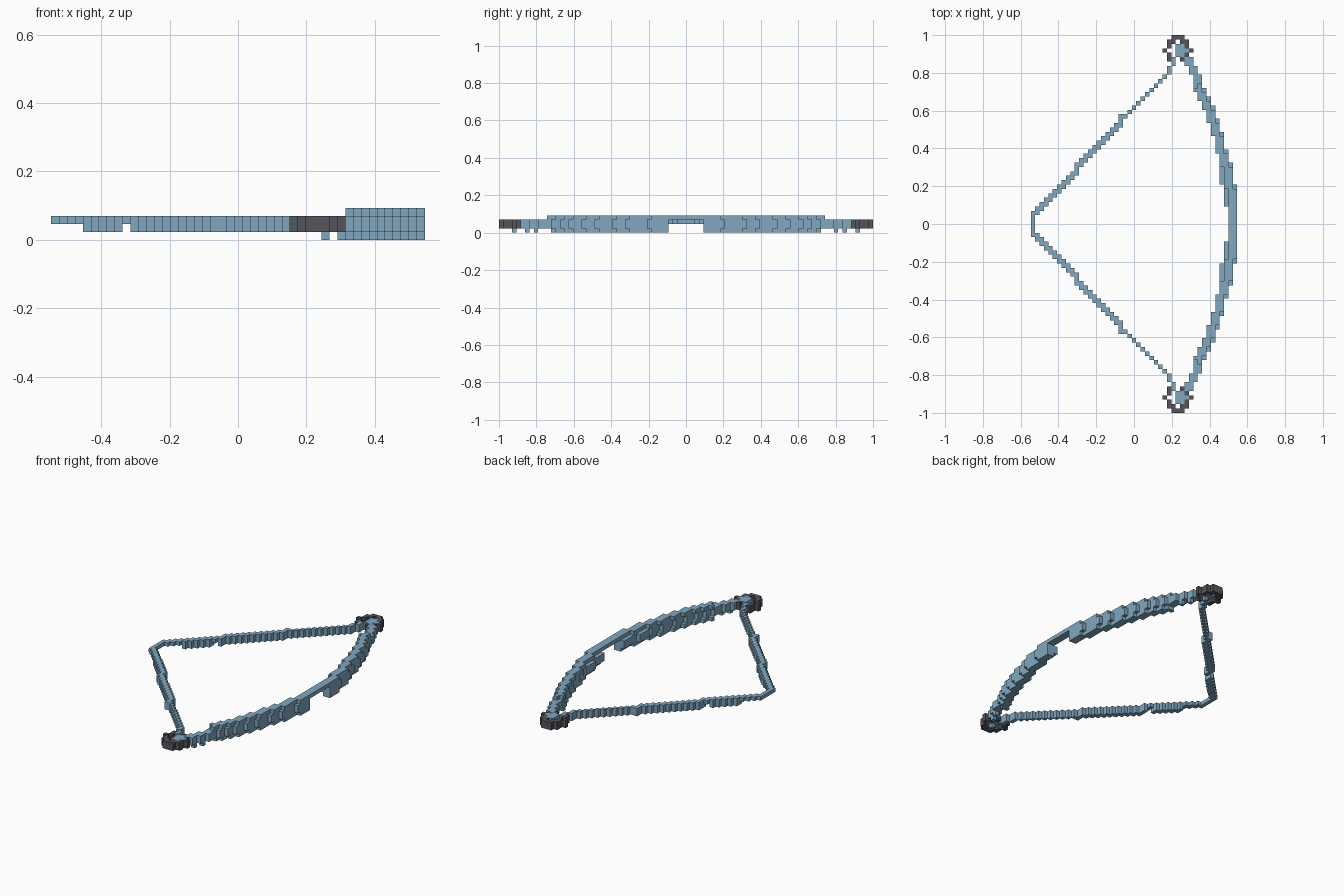
import bpy
import bmesh
from mathutils import Vector

cube = bpy.data.objects.get("Cube")
if cube:
    bpy.data.objects.remove(cube)

U = 2 / 86           # voxel edge
COLS = 47            # voxels across x


def material(name, rgb):
    m = bpy.data.materials.new(name)
    m.use_nodes = True
    m.diffuse_color = (*rgb, 1)
    m.node_tree.nodes["Principled BSDF"].inputs["Base Color"].default_value = (*rgb, 1)
    return m


blue = material("steel_blue", (0.22, 0.39, 0.53))
dark = material("dark_grey", (0.09, 0.09, 0.11))


def mirrored(cells):
    """Reflect voxels across the y = 0 plane."""
    return cells | {(i, -1 - j, k) for i, j, k in cells}


def voxel_object(name, cells, mat):
    """Make a mesh of the exposed faces of a set of voxels."""
    bm = bmesh.new()
    verts = {}

    def vert(p):
        if p not in verts:
            verts[p] = bm.verts.new(((p[0] - COLS / 2) * U, p[1] * U, p[2] * U))
        return verts[p]

    for c in sorted(cells):
        for axis in range(3):
            for side in (0, 1):
                near = list(c)
                near[axis] += 2 * side - 1
                if tuple(near) in cells:
                    continue
                ring = []
                for a, b in ((0, 0), (1, 0), (1, 1), (0, 1)):
                    p = list(c)
                    p[axis] += side
                    p[(axis + 1) % 3] += a
                    p[(axis + 2) % 3] += b
                    ring.append(vert(tuple(p)))
                bm.faces.new(ring if side else ring[::-1])
    mesh = bpy.data.meshes.new(name)
    bm.to_mesh(mesh)
    bm.free()
    mesh.materials.append(mat)
    obj = bpy.data.objects.new(name, mesh)
    bpy.context.collection.objects.link(obj)
    return obj


# Curved limbs: rows reached by each column, counted from the outermost
reach = [9, 14, 17, 21, 24, 27, 29, 31, 34, 36, 38]
limbs = set()
for j in range(4, 38):
    for k in range(4):
        outer_layer = k in (0, 3)
        if outer_layer and j >= 31:
            continue
        depth = sum(r - outer_layer <= j for r in reach)
        wide = 3 if 4 <= j < 13 and not outer_layer else 2
        limbs |= {(46 - depth - n, j, k) for n in range(wide)}

# Blue core held in each end ring
core = {(i, j, k) for i in (33, 34) for j in (38, 39, 40) for k in (1, 2)}
core |= {(35, 39, 1), (35, 39, 2), (34, 39, 0)}
# Small knots near the ends of the limbs
core |= {(37, 34, 0), (38, 31, 3), (36, 36, 0)}
limbs |= core
voxel_object("bow_limbs", mirrored(limbs), blue)

# Thin grip bridging the limbs
grip = {(i, j, 3) for i in (45, 46) for j in range(4)}
voxel_object("grip", mirrored(grip), blue)


# Drawn string, stepping diagonally from the nock to each end
def string_row(i):
    return round(0.4 + 1.1 * i)


string = {(0, 0, 2), (0, 1, 2)}
for i in range(33):
    top = string_row(i + 1) + (1 if i < 21 else 0)
    for j in range(string_row(i), top):
        string.add((i, j, 2))
        if i >= 4 and i != 9:
            string.add((i, j, 1))
string |= {(32, 37, 1), (32, 37, 2)}
voxel_object("bowstring", mirrored(string), blue)

# Dark rings at both ends, drawn from the outer row inwards
pattern = ["..###..",
           ".##.##.",
           ".#...#.",
           "#.....#",
           ".#...#.",
           ".##.##."]
rings = set()
for r, line in enumerate(pattern):
    for c, mark in enumerate(line):
        if mark == "#":
            rings |= {(30 + c, 42 - r, k) for k in (1, 2)}
rings -= limbs | string
voxel_object("end_rings", mirrored(rings), dark)
